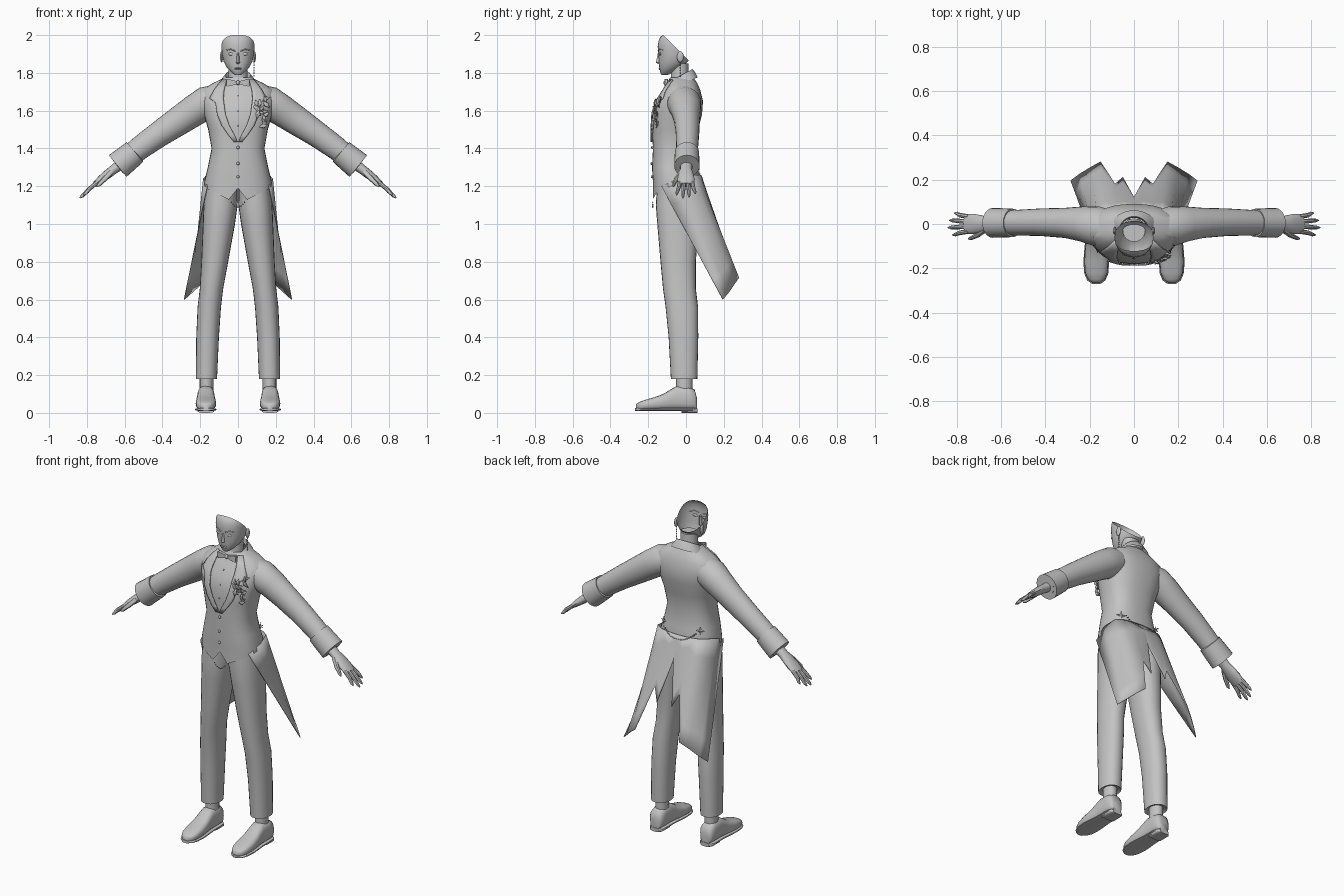
import bpy, bmesh, math, random
from math import sin, cos, pi, radians
from mathutils import Vector

cube = bpy.data.objects.get("Cube")
if cube:
    bpy.data.objects.remove(cube)
random.seed(4)

grey = bpy.data.materials.new("plain_grey")
grey.use_nodes = True
GREY = (0.55, 0.55, 0.55, 1)
grey.diffuse_color = GREY
grey.node_tree.nodes["Principled BSDF"].inputs["Base Color"].default_value = GREY


def finish(name, bm, mirror=False, solid=0.0, angle=40):
    bmesh.ops.recalc_face_normals(bm, faces=bm.faces)
    mesh = bpy.data.meshes.new(name)
    bm.to_mesh(mesh)
    bm.free()
    mesh.materials.append(grey)
    ob = bpy.data.objects.new(name, mesh)
    bpy.context.collection.objects.link(ob)
    bpy.ops.object.select_all(action="DESELECT")
    ob.select_set(True)
    bpy.context.view_layer.objects.active = ob
    bpy.ops.object.shade_smooth_by_angle(angle=radians(angle))
    if solid:
        mod = ob.modifiers.new("Thickness", "SOLIDIFY")
        mod.thickness, mod.offset = solid, 0
    if mirror:
        ob.modifiers.new("Mirror", "MIRROR")
    return ob


def loft(bm, rings, closed=True, caps=True):
    rows = [[bm.verts.new(p) for p in r] for r in rings]
    n = len(rows[0])
    for a, b in zip(rows, rows[1:]):
        for i in range(n if closed else n - 1):
            j = (i + 1) % n
            bm.faces.new((a[i], a[j], b[j], b[i]))
    if closed and caps:
        bm.faces.new(rows[0])
        bm.faces.new(rows[-1])


def spow(v, e):
    return math.copysign(abs(v) ** e, v)


def ring(z, rx, yf, yb, cx=0, p=2, n=32, tilt=0):
    # horizontal superellipse between a front and a back depth
    out = []
    for i in range(n):
        a = 2 * pi * i / n - pi / 2
        y = (yf + yb) / 2 + (yb - yf) / 2 * spow(sin(a), 2 / p)
        out.append(Vector((cx + rx * spow(cos(a), 2 / p), y, z + tilt * (y + 0.03))))
    return out


def surf_y(table, x, z, p=2, front=True):
    # depth of a lofted body at a given x and z
    for a, b in zip(table, table[1:]):
        if a[0] <= z <= b[0]:
            t = (z - a[0]) / (b[0] - a[0])
            rx, yf, yb = [a[k] + t * (b[k] - a[k]) for k in (1, 2, 3)]
            h = max(0, 1 - min(1, abs(x) / rx) ** p) ** (1 / p) * (yb - yf) / 2
            return (yf + yb) / 2 + (-h if front else h)
    return 0


def tube(bm, path, n=16):
    # path rows: x, y, z, half height, half depth
    pts = [Vector(q[:3]) for q in path]
    rings = []
    for i, q in enumerate(path):
        t = (pts[min(i + 1, len(pts) - 1)] - pts[max(i - 1, 0)]).normalized()
        u = t.cross(Vector((0, 1, 0))).normalized()
        v = u.cross(t)
        rings.append([pts[i] + u * q[3] * cos(2 * pi * k / n) + v * q[4] * sin(2 * pi * k / n)
                      for k in range(n)])
    loft(bm, rings)


def blob(bm, c, r, seg=12):
    new = bmesh.ops.create_uvsphere(bm, u_segments=seg, v_segments=seg // 2, radius=1)["verts"]
    for v in new:
        v.co = Vector(c) + Vector([v.co[k] * r[k] for k in range(3)])


# torso with a dipping waistcoat hem
P = 2.5
TORSO = [(1.2, .18, -.175, .08), (1.3, .16, -.18, .062), (1.4, .14, -.175, .05),
         (1.5, .158, -.18, .065), (1.58, .18, -.178, .085), (1.65, .195, -.158, .09),
         (1.71, .19, -.118, .075), (1.745, .135, -.098, .06), (1.775, .07, -.085, .04)]
rings = [ring(*r, p=P) for r in TORSO]
hem = [v.copy() for v in rings[0]]
for v in hem:
    if v.y < -.1:
        v.z -= .095 * (1 - abs(v.x) / .19) if abs(v.x) > .01 else .01
bm = bmesh.new()
loft(bm, [hem, [v + Vector((0, 0, .02)) for v in rings[0]]] + rings[1:], caps=False)
finish("tailcoat_body", bm)

# lapels lying on the chest
LAPEL = [(.06, .085, 1.762), (.073, .125, 1.71), (.077, .15, 1.665), (.074, .118, 1.64),
         (.066, .11, 1.58), (.045, .085, 1.52), (.018, .05, 1.47), (.002, .022, 1.435)]
rows = []
for a, b, z in LAPEL:
    xs = [a + (b - a) * k / 4 for k in range(5)]
    rows.append([(x, surf_y(TORSO, x, z, P) - .006, z) for x in xs])
bm = bmesh.new()
loft(bm, rows, closed=False)
finish("lapels", bm, mirror=True, solid=.008)

# shirt front panel edge and buttons
bm = bmesh.new()
for z in (1.25, 1.32, 1.405):
    blob(bm, (0, surf_y(TORSO, 0, z, P) - .003, z), (.008, .006, .008))
for z in (1.52, 1.6, 1.68):
    blob(bm, (0, surf_y(TORSO, 0, z, P) - .001, z), (.004, .004, .004))
finish("buttons", bm)

# split coat tails
TOP = [(.163, -.13, 1.2), (.183, -.04, 1.24), (.165, .035, 1.26), (.125, .062, 1.26),
       (.08, .074, 1.26), (.04, .078, 1.26), (0, .08, 1.26)]
END = [(.285, .195, .6), (.245, .225, .635), (.195, .255, .68), (.15, .28, .715),
       (.085, .18, .96), (.05, .21, .88), (0, .12, 1.12)]
bm = bmesh.new()
loft(bm, [[Vector(a).lerp(Vector(b), k / 6) for k in range(7)] for a, b in zip(TOP, END)], closed=False)
finish("coat_tails", bm, mirror=True, solid=.004)

# sleeves, cuffs
bm = bmesh.new()
tube(bm, [(.10, -.02, 1.655, .085, .08), (.17, -.01, 1.64, .088, .09), (.23, 0, 1.602, .083, .08),
          (.31, .005, 1.548, .077, .068), (.42, .008, 1.474, .068, .062), (.52, .006, 1.402, .062, .058),
          (.59, .005, 1.345, .058, .056)], 24)
finish("sleeves", bm, mirror=True)
bm = bmesh.new()
tube(bm, [(.545, .005, 1.382, .058, .056), (.546, .005, 1.381, .068, .064), (.59, .005, 1.345, .071, .066),
          (.637, .005, 1.307, .074, .067), (.638, .005, 1.306, .05, .048), (.62, .005, 1.32, .045, .043)], 24)
finish("cuffs", bm, mirror=True)

# hands with fingers and thumb
bm = bmesh.new()
tube(bm, [(.61, .003, 1.325, .03, .034), (.66, 0, 1.287, .025, .031), (.69, 0, 1.264, .024, .04),
          (.725, 0, 1.236, .021, .046), (.76, 0, 1.207, .014, .044)])
for k, tip in enumerate((.818, .838, .832, .81)):
    y = -.033 + .022 * k
    z = 1.212 - (tip - .745) * .8
    tube(bm, [(.745, y, 1.22, .012, .011), (.785, y * 1.2, 1.188, .011, .0105),
              (tip - .012, y * 1.45, z + .01, .009, .008), (tip, y * 1.5, z, .003, .003)], 8)
tube(bm, [(.672, -.025, 1.275, .016, .014), (.705, -.05, 1.24, .014, .012),
          (.735, -.064, 1.21, .011, .009), (.747, -.067, 1.198, .003, .003)], 8)
finish("hands", bm, mirror=True)

# trousers: z, half width, front, back, centre
LEG = [(1.26, .08, -.15, .05, .083), (1.1, .09, -.16, .072, .092), (1.0, .085, -.152, .068, .101),
       (.8, .071, -.135, .052, .123), (.66, .062, -.122, .052, .14), (.56, .062, -.108, .064, .152),
       (.4, .06, -.092, .065, .161), (.18, .056, -.08, .06, .167)]
bm = bmesh.new()
loft(bm, [ring(*r, p=2.2, n=24) for r in LEG] + [ring(.19, .04, -.06, .04, .167, 2.2, 24)])
finish("trousers", bm, mirror=True)
bm = bmesh.new()
loft(bm, [ring(z, .036, -.052, .034, .167, n=16) for z in (.22, .11)])
finish("ankles", bm, mirror=True)


# shoes: y, half width, top
def cross(y, hw, lo, hi, cx):
    return [(cx + hw * spow(cos(a), .7), y, (lo + hi) / 2 + (hi - lo) / 2 * spow(sin(a), .7))
            for a in [2 * pi * k / 20 for k in range(20)]]


SHOE = [(.058, .03, .08), (.045, .042, .125), (.01, .045, .138), (-.05, .045, .142), (-.08, .047, .125),
        (-.12, .051, .1), (-.17, .054, .082), (-.22, .05, .068), (-.25, .037, .056), (-.266, .015, .045)]
bm = bmesh.new()
loft(bm, [cross(y, w, .016, h, .17) for y, w, h in SHOE])
finish("shoes", bm, mirror=True, angle=60)
bm = bmesh.new()
loft(bm, [cross(y - .004, w + .004, .01, .026, .17) for y, w, h in SHOE])
loft(bm, [cross(y, w, 0, .024, .17) for y, w in ((.061, .03), (.045, .044), (-.02, .045), (-.025, .044))])
finish("soles_and_heels", bm, mirror=True)

# neck and collar
bm = bmesh.new()
loft(bm, [ring(1.72, .056, -.085, .025, n=24), ring(1.78, .05, -.08, .015, n=24),
          ring(1.85, .05, -.08, .012, n=24)])
finish("neck", bm)
bm = bmesh.new()
loft(bm, [ring(1.735, .105, -.1, .062, tilt=.45), ring(1.765, .082, -.095, .048, tilt=.5),
          ring(1.785, .066, -.086, .034, tilt=.55), ring(1.76, .06, -.08, .028, tilt=.5)], caps=False)
finish("collar", bm)

# bow tie
bm = bmesh.new()
for s in (-1, 1):
    loft(bm, [[(s * x, -.105 + d * a, 1.748 + h * b) for a, b in ((-1, -1), (1, -1), (1, 1), (-1, 1))]
              for x, h, d in ((.006, .008, .007), (.03, .014, .009), (.056, .02, .009), (.06, .017, .006))])
blob(bm, (0, -.108, 1.748), (.011, .012, .012))
finish("bow_tie", bm)

# head shell, sliced open towards the back
HEAD = [(1.788, .014, -.128, -.1), (1.8, .032, -.136, -.07), (1.825, .057, -.141, -.03),
        (1.86, .076, -.144, .01), (1.9, .085, -.146, .03), (1.94, .088, -.15, .035),
        (1.97, .087, -.145, .03), (1.99, .08, -.136, .02), (2.012, .06, -.11, 0)]
bm = bmesh.new()
loft(bm, [ring(*r, p=2.1) for r in HEAD])
bmesh.ops.bisect_plane(bm, geom=bm.verts[:] + bm.edges[:] + bm.faces[:], plane_co=(0, -.12, 2.0),
                       plane_no=(0, 1, 1), clear_outer=True)
finish("head", bm)

# ears, eyes and brows
bm = bmesh.new()
blob(bm, (.087, -.03, 1.885), (.008, .018, .03))
finish("ears", bm, mirror=True)
bm = bmesh.new()
blob(bm, (.035, surf_y(HEAD, .035, 1.9) + .001, 1.9), (.018, .005, .008))
tube(bm, [(x, surf_y(HEAD, x, z) - .001, z, .003, .003)
          for x, z in ((.014, 1.916), (.04, 1.926), (.062, 1.92))], 6)
finish("eyes_and_brows", bm, mirror=True)

# nose and lips
bm = bmesh.new()
loft(bm, [ring(z, w, f, -.13, n=10) for z, w, f in
          ((1.848, .006, -.146), (1.854, .011, -.16), (1.866, .009, -.157), (1.905, .006, -.149))])
for z in (1.818, 1.825):
    blob(bm, (0, surf_y(HEAD, 0, z) + .002, z), (.018, .006, .004))
finish("nose_and_lips", bm)

# hanging earring on the left ear
bm = bmesh.new()
for k in range(6):
    blob(bm, (.085, -.03, 1.855 - .014 * k), (.004, .004, .006), 6)
finish("earring", bm)

# ragged flower brooch on the left chest
bm = bmesh.new()
for k in range(18):
    x, z = .125 + random.uniform(-.03, .03), 1.62 + random.uniform(-.05, .06)
    if k > 13:
        x, z = .135 + random.uniform(-.01, .01), 1.575 - .014 * (k - 13)
    c = Vector((x, surf_y(TORSO, x, z, P) - .012, z))
    a, r = random.uniform(0, 2 * pi), random.uniform(.016, .028)
    u, v = Vector((cos(a), 0, sin(a))), Vector((-sin(a), 0, cos(a)))
    lift = Vector((0, -.008, 0))
    ps = [bm.verts.new(q) for q in (c - u * r, c + v * r * .45 + lift, c + u * r, c - v * r * .45 + lift)]
    bm.faces.new(ps[:3])
    bm.faces.new((ps[0], ps[2], ps[3]))
finish("flower_brooch", bm, solid=.003)

# star pins and swagged chain across the back
bm = bmesh.new()
for s in (-1, 1):
    c = Vector((s * .125, surf_y(TORSO, .125, 1.3, P, False) + .008, 1.3))
    rim = [bm.verts.new(c + Vector((cos(k * pi / 4), -s * .4 * cos(k * pi / 4), sin(k * pi / 4)))
                        * (.009 if k % 2 else .026)) for k in range(8)]
    for d in (.008, -.008):
        tip = bm.verts.new(c + Vector((0, d, 0)))
        for k in range(8):
            bm.faces.new((rim[k], rim[(k + 1) % 8], tip))
for k in range(1, 24):
    t = k / 12 - 1
    x, z = .125 * t, 1.3 - .065 * (1 - t * t)
    blob(bm, (x, max(surf_y(TORSO, x, z, P, False), .055) + .014, z), (.005, .004, .004), 6)
finish("back_chain", bm, angle=20)

# small chain at the waistcoat point
bm = bmesh.new()
for k in range(9):
    t = k / 4 - 1
    blob(bm, (.035 * t, -.176, 1.09 + .025 * t * t), (.005, .004, .004), 6)
finish("front_chain", bm)
